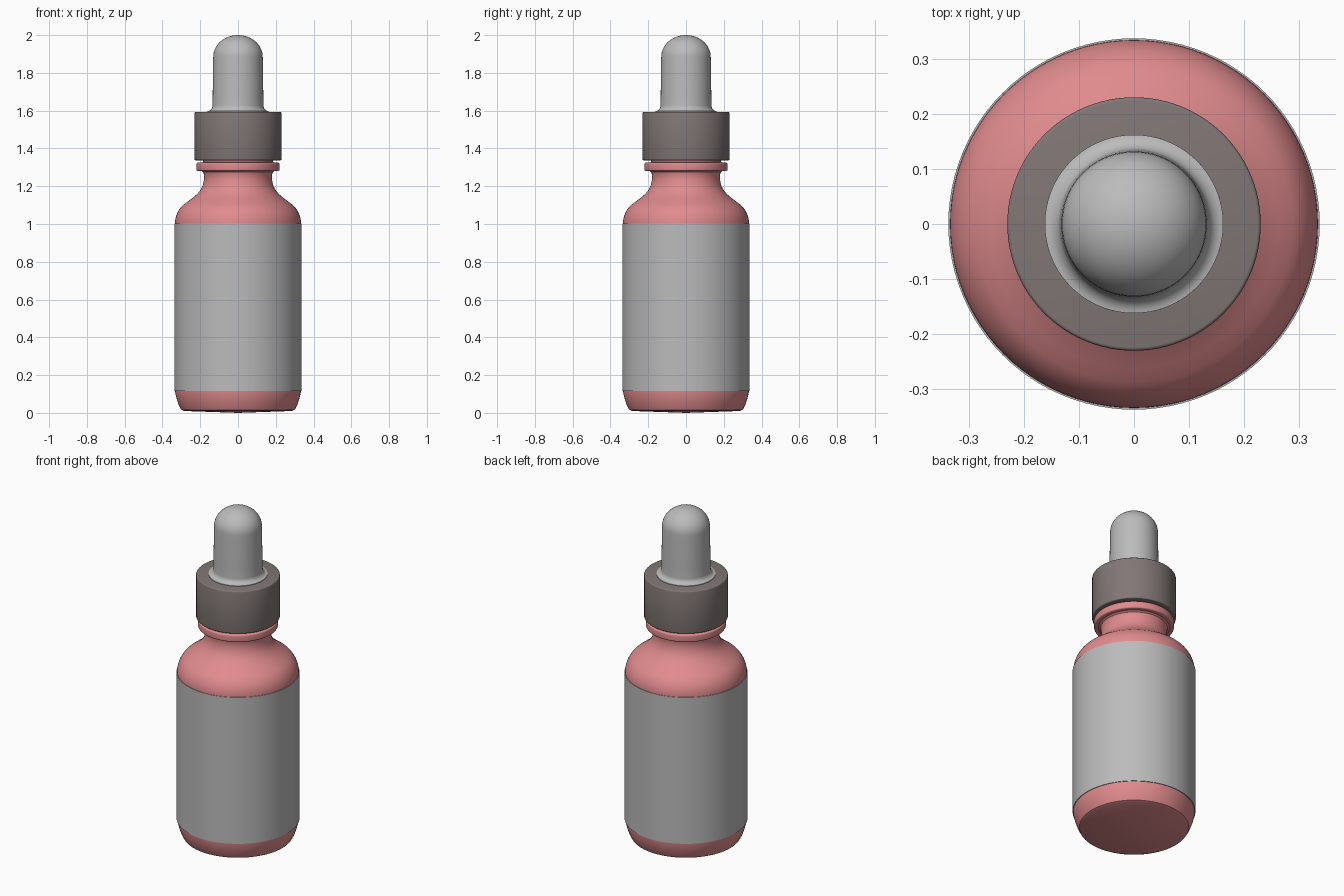
import bpy, math

if "Cube" in bpy.data.objects:
    bpy.data.objects.remove(bpy.data.objects["Cube"])


def material(name, rgb):
    m = bpy.data.materials.new(name)
    m.diffuse_color = (*rgb, 1)
    m.use_nodes = True
    m.node_tree.nodes["Principled BSDF"].inputs["Base Color"].default_value = m.diffuse_color
    return m


pink = material("pink_glass", (0.75, 0.26, 0.27))
grey = material("light_grey", (0.50, 0.50, 0.50))
dark = material("warm_dark_grey", (0.22, 0.185, 0.18))


def arc(cx, cz, rx, rz, a0, a1, n):
    """Points on an elliptical arc, angles in degrees."""
    pts = []
    for i in range(n + 1):
        a = math.radians(a0 + (a1 - a0) * i / n)
        pts.append((cx + rx * math.cos(a), cz + rz * math.sin(a)))
    return pts


def lathe(name, profile, mat, segments=96):
    """Revolve a bottom-to-top (radius, height) profile around z."""
    verts, rings, faces = [], [], []
    for r, z in profile:
        count = 1 if r < 1e-5 else segments
        rings.append([len(verts) + k for k in range(count)])
        for k in range(count):
            a = 2 * math.pi * k / segments
            verts.append((r * math.cos(a), r * math.sin(a), z))
    for lo, hi in zip(rings, rings[1:]):
        for k in range(segments):
            n = (k + 1) % segments
            if len(lo) == 1:
                faces.append((lo[0], hi[n], hi[k]))
            elif len(hi) == 1:
                faces.append((lo[k], lo[n], hi[0]))
            else:
                faces.append((lo[k], lo[n], hi[n], hi[k]))
    mesh = bpy.data.meshes.new(name)
    mesh.from_pydata(verts, [], faces)
    mesh.materials.append(mat)
    obj = bpy.data.objects.new(name, mesh)
    bpy.context.collection.objects.link(obj)
    bpy.context.view_layer.objects.active = obj
    obj.select_set(True)
    bpy.ops.object.shade_smooth_by_angle(angle=math.radians(35))
    obj.select_set(False)
    return obj


# Bottle: base, wall, domed shoulder, neck and bead
bottle = [(0, 0), (0.285, 0.01), (0.30, 0.016)]
bottle += [(0.313, 0.04), (0.325, 0.075), (0.332, 0.105), (0.334, 0.13)]
bottle += [(0.334, 0.99)]
bottle += arc(0.214, 1.0, 0.12, 0.13, 0, 52, 8)
bottle += [(0.262, 1.122), (0.235, 1.142), (0.213, 1.162), (0.196, 1.184),
           (0.185, 1.208), (0.18, 1.235), (0.18, 1.262), (0.184, 1.274),
           (0.194, 1.281), (0.212, 1.281)]
bottle += arc(0.212, 1.289, 0.008, 0.008, -90, 0, 4)
bottle += arc(0.212, 1.317, 0.008, 0.008, 0, 90, 4)
bottle += [(0.186, 1.327), (0.186, 1.36), (0, 1.36)]
lathe("glass_bottle", bottle, pink)

# Label wrapped around the straight wall
lathe("label", [(0.333, 0.117), (0.337, 0.117), (0.337, 1.003), (0.333, 1.003)], grey)

# Screw collar
collar = [(0, 1.337), (0.224, 1.337)]
collar += arc(0.224, 1.343, 0.006, 0.006, -90, 0, 3)
collar += arc(0.224, 1.588, 0.006, 0.006, 0, 90, 3)
collar += [(0, 1.594)]
lathe("screw_collar", collar, dark)

# Rubber bulb with a flared foot and rounded tip
bulb = [(0, 1.59), (0.162, 1.59), (0.162, 1.597)]
bulb += arc(0.164, 1.627, 0.029, 0.030, 266, 180, 8)
bulb += [(0.134, 1.68), (0.132, 1.86)]
bulb += [(0.131, 1.885)]
bulb += arc(0.0, 1.885, 0.131, 0.115, 4, 90, 16)[:-1]
bulb += [(0, 2.0)]
lathe("dropper_bulb", bulb, grey)
